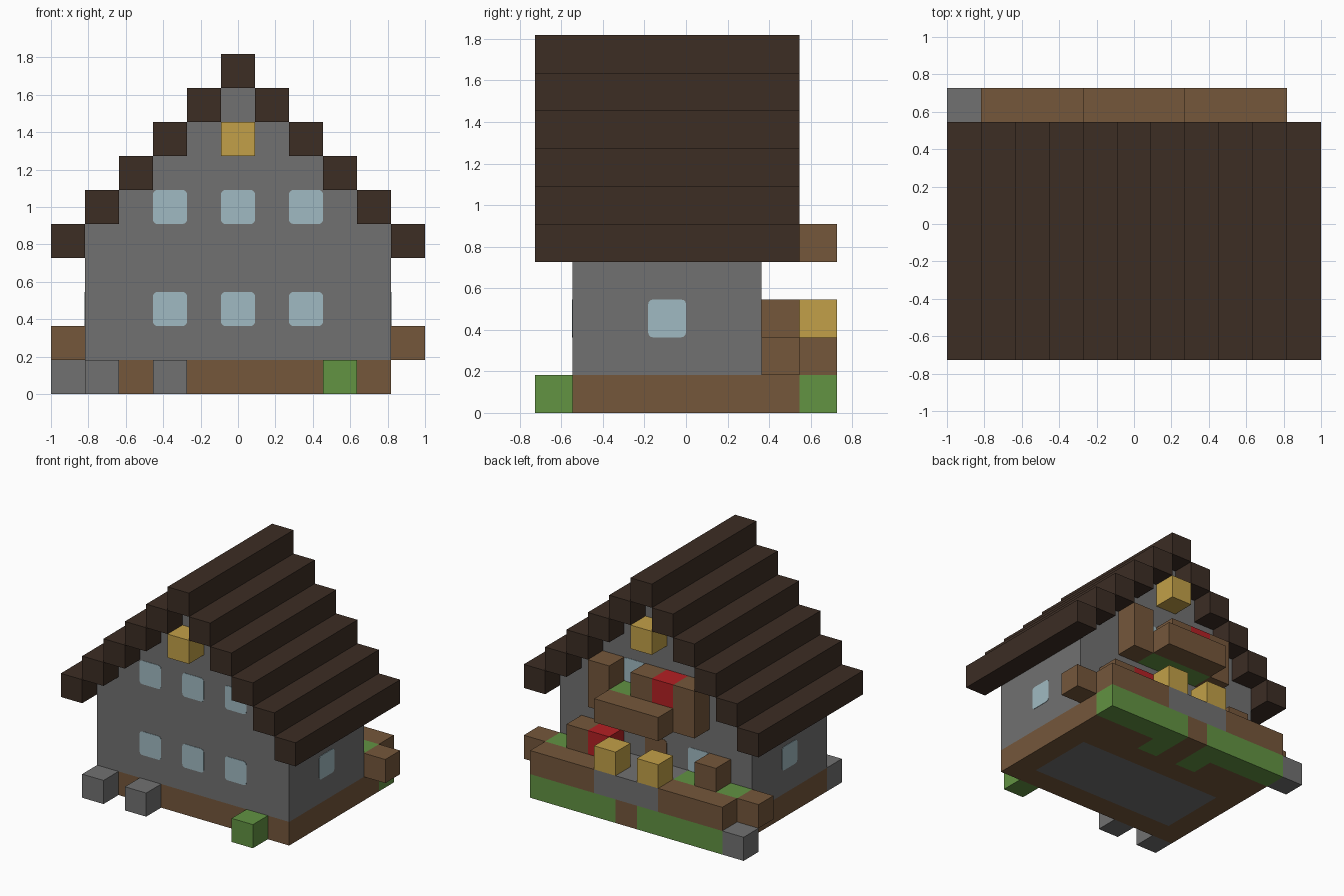
import bpy, bmesh, math
from mathutils import Matrix, Vector

cube = bpy.data.objects.get("Cube")
if cube:
    bpy.data.objects.remove(cube, do_unlink=True)

U = 2 / 11  # block size


def material(name, r, g, b):
    lin = [(c / 255 / 12.92) if c < 11 else ((c / 255 + 0.055) / 1.055) ** 2.4 for c in (r, g, b)]
    m = bpy.data.materials.new(name)
    m.use_nodes = True
    m.diffuse_color = (*lin, 1)
    m.node_tree.nodes["Principled BSDF"].inputs["Base Color"].default_value = (*lin, 1)
    return m


STONE = material("stone grey", 113, 113, 113)
WOOD = material("wood brown", 117, 87, 59)
ROOF = material("dark roof brown", 60, 45, 36)
GOLD = material("lantern gold", 194, 160, 72)
GRASS = material("leaf green", 98, 147, 66)
GLASS = material("window blue", 160, 186, 194)
RED = material("flower red", 180, 32, 36)


def finish(name, bm, mat):
    mesh = bpy.data.meshes.new(name)
    bmesh.ops.recalc_face_normals(bm, faces=bm.faces)
    bm.to_mesh(mesh)
    bm.free()
    mesh.materials.append(mat)
    obj = bpy.data.objects.new(name, mesh)
    bpy.context.collection.objects.link(obj)
    return obj


def blocks(name, mat, *cells):
    """Each cell is (x, y, z); an entry is one index or an inclusive pair."""
    bm = bmesh.new()
    for cell in cells:
        spans = [c if isinstance(c, tuple) else (c, c) for c in cell]
        size = Vector([b - a + 1 for a, b in spans]) * U
        mid = Vector([(a + b) / 2 for a, b in spans])
        centre = (mid + Vector((0, -3.5, 0.5))) * U
        bmesh.ops.create_cube(bm, size=1, matrix=Matrix.Translation(centre) @ Matrix.Diagonal((*size, 1)))
    return finish(name, bm, mat)


def window(name, location, turn, mat=GLASS):
    """Thin rounded pane whose local -y side faces outward."""
    half, r, depth = U / 2, 0.022, 0.006
    bm = bmesh.new()
    ring = []
    for corner in range(4):
        mid = math.pi / 4 + corner * math.pi / 2
        cx, cz = (math.copysign(half - r, f(mid)) for f in (math.cos, math.sin))
        for s in range(4):
            a = corner * math.pi / 2 + s * math.pi / 6
            ring.append(bm.verts.new((cx + r * math.cos(a), -depth / 2, cz + r * math.sin(a))))
    face = bm.faces.new(ring)
    ext = bmesh.ops.extrude_face_region(bm, geom=[face])
    moved = [v for v in ext["geom"] if isinstance(v, bmesh.types.BMVert)]
    bmesh.ops.translate(bm, verts=moved, vec=(0, depth, 0))
    bmesh.ops.transform(bm, matrix=Matrix.Translation(location) @ Matrix.Rotation(turn, 4, "Z"), verts=bm.verts)
    return finish(name, bm, mat)


# Foundation: timber ring around a stone floor
blocks("floor", STONE, ((-3, 3), (2, 4), 0))
blocks("foundation", WOOD,
       ((-4, 4), 1, 0), ((-4, 4), 5, 0), (-4, (2, 4), 0), (4, (2, 4), 0),
       ((-4, -2), 6, 0), (0, (6, 7), 0), ((2, 4), 6, 0))

# Stone house body with stepped gables
blocks("walls", STONE, ((-4, 4), (1, 5), (1, 4)))
for k in range(4):
    blocks(f"gable_step_{k + 1}", STONE, ((k - 3, 3 - k), (1, 5), 5 + k))

# Stepped roof
blocks("roof_ridge", ROOF, (0, (0, 6), 9))
for k in range(1, 6):
    for side, label in ((1, "left"), (-1, "right")):
        blocks(f"roof_step_{label}_{k}", ROOF, (side * k, (0, 6), 9 - k))

# Gable lanterns
blocks("front_lantern", GOLD, (0, 0, 7))
blocks("back_lantern", GOLD, (0, 6, 7))

# Loose blocks along the front and the back corner
blocks("loose_stones", STONE, (-4, 0, 0), (-2, 0, 0), (-5, 7, 0))
blocks("front_bush", GRASS, (3, 0, 0))

# Back garden: grass edge, planter beds, stone step, lamps
blocks("garden_edge", GRASS, ((1, 4), 7, 0), ((-4, -1), 7, 0), (1, 6, 0), (-1, 6, 0))
blocks("planter_walls", WOOD, ((2, 4), 7, 1), ((-4, -2), 7, 1), (5, 6, 1), (-5, 6, 1))
blocks("planter_beds", GRASS, ((2, 4), 6, 1), ((-4, -2), 6, 1))
blocks("stone_step", STONE, ((-1, 1), (6, 7), 1))
blocks("garden_lamps", GOLD, (1, 7, 2), (-1, 7, 2))
blocks("garden_pots", WOOD, (3, 6, 2), (-3, 6, 2))
blocks("garden_flower", RED, (2, 6, 2))

# Back balcony with plants
blocks("balcony_front", WOOD, ((-1, 1), 7, 4))
blocks("balcony_bed", GRASS, ((-1, 1), 6, 4))
blocks("balcony_posts", WOOD, (2, 6, (4, 5)), (-2, 6, (4, 5)))
blocks("balcony_pot", WOOD, (0, 6, 5))
blocks("balcony_flower", RED, (-1, 6, 5))

# Windows and back door
front_y, back_y, side_x = -3 * U, 2 * U, 4.5 * U
for row in (2, 5):
    for col in (-2, 0, 2):
        window("front_window", (col * U, front_y, (row + 0.5) * U), 0)
for col, row in ((-2, 2), (2, 2), (-1, 5), (1, 5)):
    window("back_window", (col * U, back_y, (row + 0.5) * U), math.pi)
for side in (-1, 1):
    window("side_window", (side * side_x, -0.5 * U, 2.5 * U), side * math.pi / 2)
window("back_door", (0, back_y, 2.5 * U), math.pi, WOOD)
